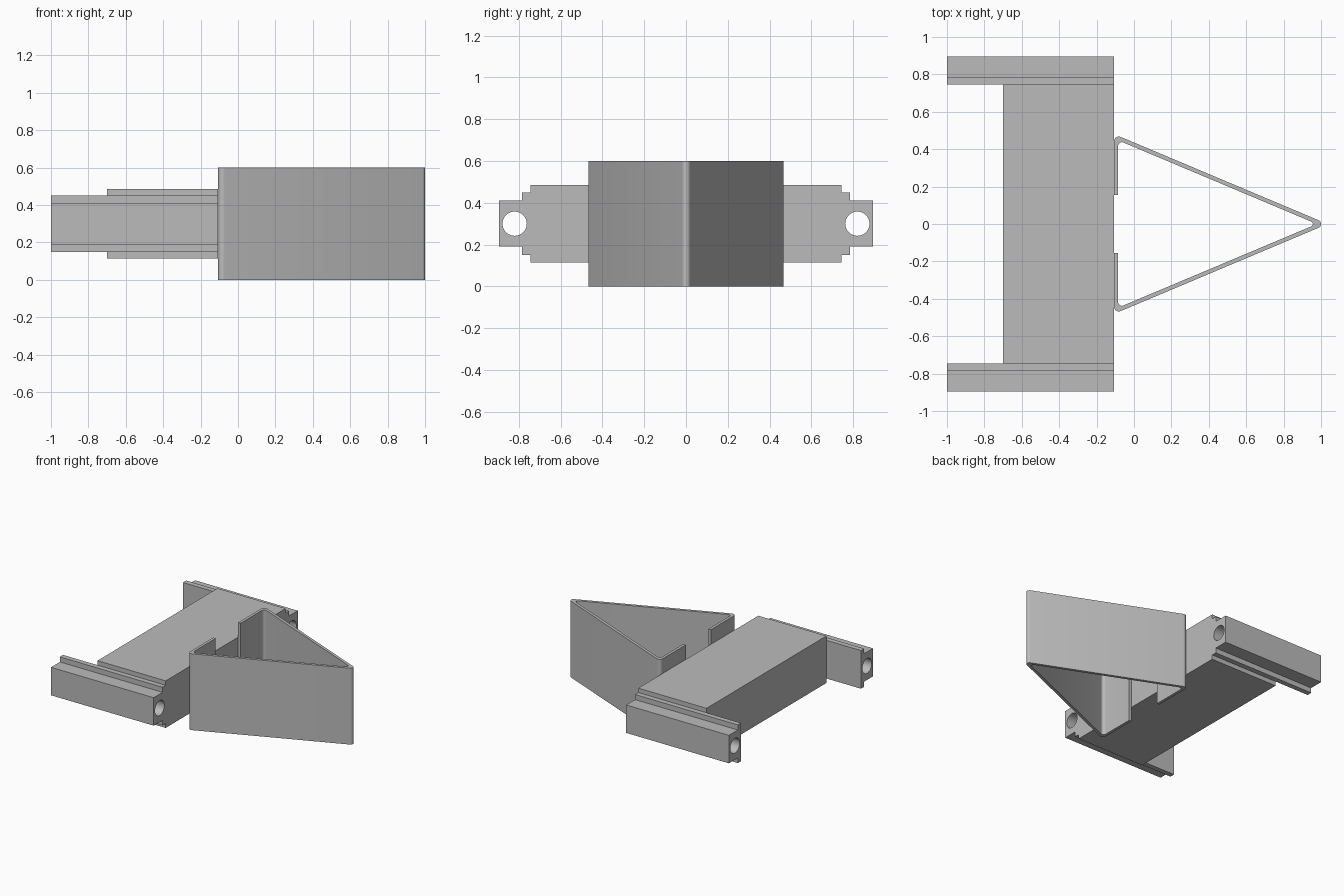
import bpy, bmesh
from math import cos, sin, pi, radians
from mathutils import Matrix, Vector

cube = bpy.data.objects.get("Cube")
if cube:
    bpy.data.objects.remove(cube, do_unlink=True)

grey = bpy.data.materials.new("plain grey")
grey.use_nodes = True
colour = (0.5, 0.5, 0.5, 1)
grey.diffuse_color = colour
grey.node_tree.nodes["Principled BSDF"].inputs["Base Color"].default_value = colour

ALONG_X = Matrix(((0, 0, 1), (1, 0, 0), (0, 1, 0))).to_4x4()  # profile drawn in y, z
ALONG_Z = Matrix.Identity(4)                                  # profile drawn in x, y


def prism(name, loops, low, high, frame):
    """Extrude a filled outline (later loops are holes) from low to high."""
    curve = bpy.data.curves.new(name, "CURVE")
    curve.dimensions = "2D"
    curve.fill_mode = "BOTH"
    curve.extrude = (high - low) / 2
    for loop in loops:
        spline = curve.splines.new("POLY")
        spline.points.add(len(loop) - 1)
        for point, (u, v) in zip(spline.points, loop):
            point.co = (u, v, 0, 1)
        spline.use_cyclic_u = True
    obj = bpy.data.objects.new(name, curve)
    bpy.context.collection.objects.link(obj)
    bpy.ops.object.select_all(action="DESELECT")
    obj.select_set(True)
    bpy.context.view_layer.objects.active = obj
    bpy.ops.object.convert(target="MESH")
    obj = bpy.context.object
    obj.name = name
    mesh = obj.data
    mesh.transform(frame @ Matrix.Translation((0, 0, (low + high) / 2)))
    bm = bmesh.new()
    bm.from_mesh(mesh)
    bmesh.ops.remove_doubles(bm, verts=bm.verts, dist=0.0001)
    bmesh.ops.recalc_face_normals(bm, faces=bm.faces)
    bm.to_mesh(mesh)
    bm.free()
    mesh.materials.clear()
    mesh.materials.append(grey)
    bpy.ops.object.shade_smooth_by_angle(angle=radians(30))
    return obj


def fillet(before, corner, after, radius, steps=8):
    """Points of the arc that rounds one corner."""
    b, c, a = Vector(before), Vector(corner), Vector(after)
    d1, d2 = (b - c).normalized(), (a - c).normalized()
    half = d1.angle(d2) / 2
    centre = c + (d1 + d2).normalized() * radius / sin(half)
    start = c + d1 * radius / (sin(half) / cos(half)) - centre
    end = c + d2 * radius / (sin(half) / cos(half)) - centre
    sweep = start.angle(end)
    return [tuple(centre + (start * sin(sweep * (1 - i / steps))
                            + end * sin(sweep * i / steps)) / sin(sweep))
            for i in range(steps + 1)]


# Central block
prism("central_block", [[(-0.745, 0.115), (0.745, 0.115),
                         (0.745, 0.485), (-0.745, 0.485)]], -0.7, -0.107, ALONG_X)

# Stepped side rails with a bore along their length
for side, name in ((1, "left_rail"), (-1, "right_rail")):
    upper = [(0.745, 0.15), (0.785, 0.15), (0.785, 0.11), (0.895, 0.11)]
    outline = [(side * y, 0.3 - h) for y, h in upper]
    outline += [(side * y, 0.3 + h) for y, h in reversed(upper)]
    bore = [(side * 0.82 + 0.058 * cos(i * pi / 20), 0.3 + 0.058 * sin(i * pi / 20))
            for i in range(40)]
    prism(name, [outline, bore], -1, -0.107, ALONG_X)

# Thin wedge-shaped wall, open top and bottom, with a gap against the block
back, inner_back, lip = -0.107, -0.085, 0.155
slope, tip, inner_tip = 0.421, 1.035, 0.978
out_y = slope * (tip - back)
in_y = slope * (inner_tip - inner_back)
outer = (fillet((back, lip), (back, out_y), (tip, 0), 0.026)
         + fillet((back, out_y), (tip, 0), (back, -out_y), 0.022)
         + fillet((tip, 0), (back, -out_y), (back, -lip), 0.026))
inner = (fillet((inner_back, -lip), (inner_back, -in_y), (inner_tip, 0), 0.02)
         + fillet((inner_back, -in_y), (inner_tip, 0), (inner_back, in_y), 0.014)
         + fillet((inner_tip, 0), (inner_back, in_y), (inner_back, lip), 0.02))
wall = ([(back, lip)] + outer + [(back, -lip), (inner_back, -lip)]
        + inner + [(inner_back, lip)])
prism("wedge_wall", [wall], 0, 0.6, ALONG_Z)
